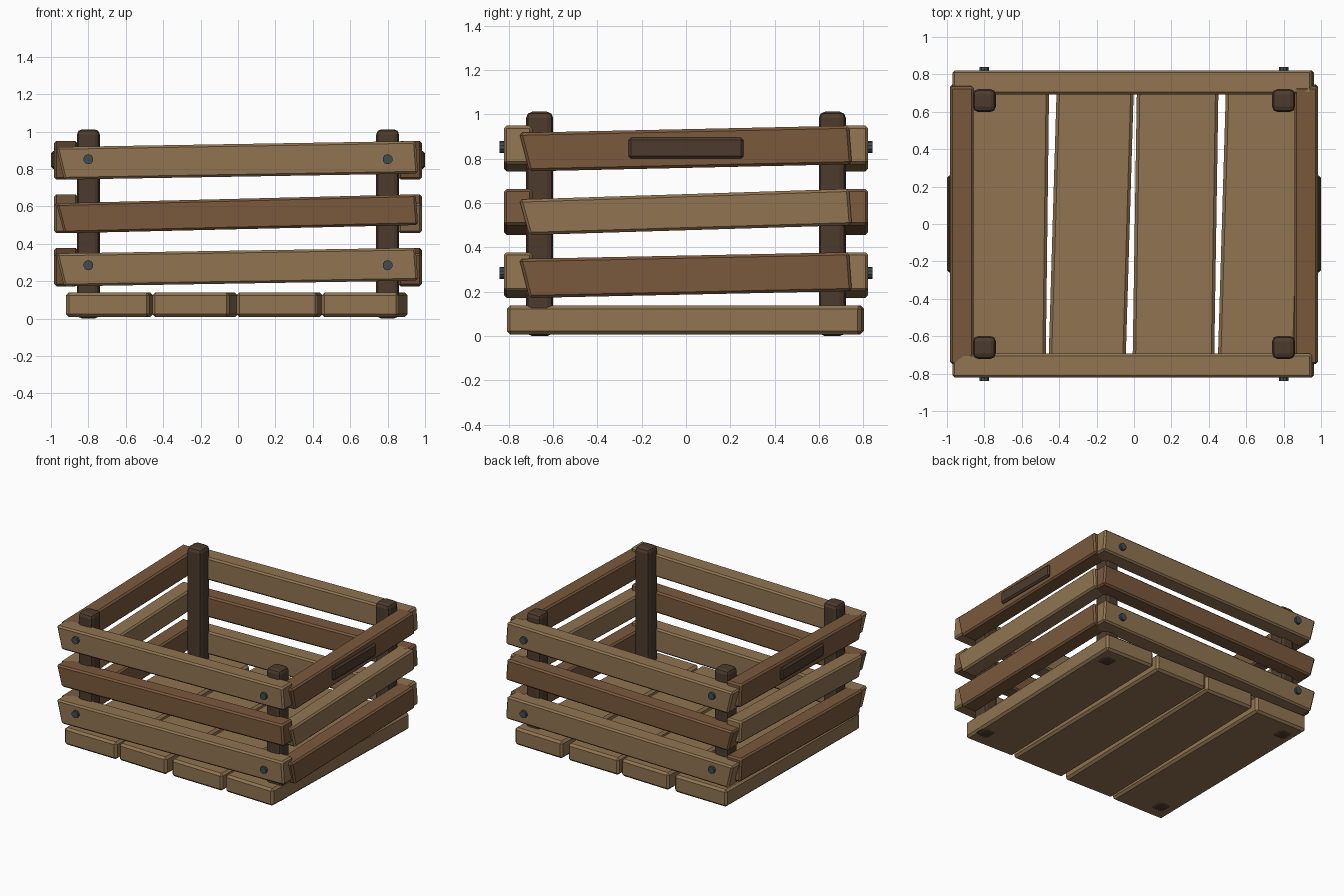
import bpy, bmesh
from math import radians, pi
from mathutils import Matrix

if "Cube" in bpy.data.objects:
    bpy.data.objects.remove(bpy.data.objects["Cube"])


def material(name, rgb):
    m = bpy.data.materials.new(name)
    m.diffuse_color = (*rgb, 1)
    m.use_nodes = True
    m.node_tree.nodes["Principled BSDF"].inputs["Base Color"].default_value = m.diffuse_color
    return m


TAN = material("light_wood", (0.28, 0.175, 0.083))
BROWN = material("red_wood", (0.195, 0.10, 0.047))
DARK = material("dark_wood", (0.075, 0.044, 0.026))
IRON = material("iron", (0.05, 0.072, 0.085))


def finish(name, bm, mat, bevel=0, segments=1):
    if bevel:
        bmesh.ops.bevel(bm, geom=bm.edges[:], offset=bevel, segments=segments,
                        profile=0.5, affect='EDGES')
    bmesh.ops.recalc_face_normals(bm, faces=bm.faces[:])
    me = bpy.data.meshes.new(name)
    bm.to_mesh(me)
    bm.free()
    me.materials.append(mat)
    ob = bpy.data.objects.new(name, me)
    bpy.context.collection.objects.link(ob)
    return ob


def box(name, loc, size, mat, bevel, segments=1, turn=0):
    bm = bmesh.new()
    bmesh.ops.create_cube(bm, size=1, matrix=Matrix.Diagonal((*size, 1)))
    ob = finish(name, bm, mat, bevel, segments)
    ob.location = loc
    ob.rotation_euler.z = radians(turn)


def rail(name, outline, depth, offset, along_y, mat):
    # crooked board: outline in (length, z), extruded through its depth
    bm = bmesh.new()
    rings = []
    for d in (offset - depth / 2, offset + depth / 2):
        rings.append([bm.verts.new((d, l, z) if along_y else (l, d, z))
                      for l, z in outline])
    a, b = rings
    bm.faces.new(a)
    bm.faces.new(b[::-1])
    for i in range(4):
        j = (i + 1) % 4
        bm.faces.new((a[i], b[i], b[j], a[j]))
    finish(name, bm, mat, 0.012)


# floor planks, each slightly askew
for i, (x, w, turn) in enumerate([(-0.687, 0.448, -0.7), (-0.229, 0.412, -1.7),
                                  (0.222, 0.436, -0.9), (0.677, 0.414, -1.7)]):
    box(f"floor_plank_{i + 1}", (x, -0.003, 0.073), (w, 1.6, 0.132), TAN, 0.016, turn=turn)

# corner posts
for sx in (-1, 1):
    for sy in (-1, 1):
        box(f"corner_post_{'left' if sx < 0 else 'right'}_{'front' if sy < 0 else 'back'}",
            (sx * 0.8, sy * 0.66, 0.506), (0.122, 0.122, 1.012), DARK, 0.028, 2)

# three levels of tilted rails: (low-end bottom, top, high-end bottom, top)
levels = [("bottom", 0.172, 0.348, 0.203, 0.378),
          ("middle", 0.456, 0.616, 0.500, 0.664),
          ("top", 0.743, 0.917, 0.775, 0.949)]
for k, (label, b0, t0, b1, t1) in enumerate(levels):
    for s, side in ((-1, "front"), (1, "back")):
        rail(f"{side}_rail_{label}",
             [(-0.972, t0), (-0.930, b0), (0.963, b1), (0.950, t1)],
             0.128, s * 0.757, False, BROWN if k == 1 else TAN)
    for s, side in ((-1, "left"), (1, "right")):
        rail(f"{side}_rail_{label}",
             [(-0.752, t0), (-0.707, b0), (0.748, b1), (0.735, t1)],
             0.126, s * 0.920, True, TAN if k == 1 else BROWN)

# dark hand grips on the top side rails
for s, side in ((-1, "left"), (1, "right")):
    box(f"{side}_grip", (s * 0.975, 0, 0.848), (0.05, 0.52, 0.095), DARK, 0.012)

# bolt heads through top and bottom rails
for sy, side in ((-1, "front"), (1, "back")):
    for x in (-0.8, 0.8):
        for z, label in ((0.285, "bottom"), (0.852, "top")):
            bm = bmesh.new()
            bmesh.ops.create_cone(bm, cap_ends=True, segments=10, radius1=0.027,
                                  radius2=0.027, depth=0.06,
                                  matrix=Matrix.Rotation(pi / 2, 4, 'X'))
            ob = finish(f"{side}_bolt_{label}_{'left' if x < 0 else 'right'}", bm, IRON)
            ob.location = (x, sy * 0.81, z)
